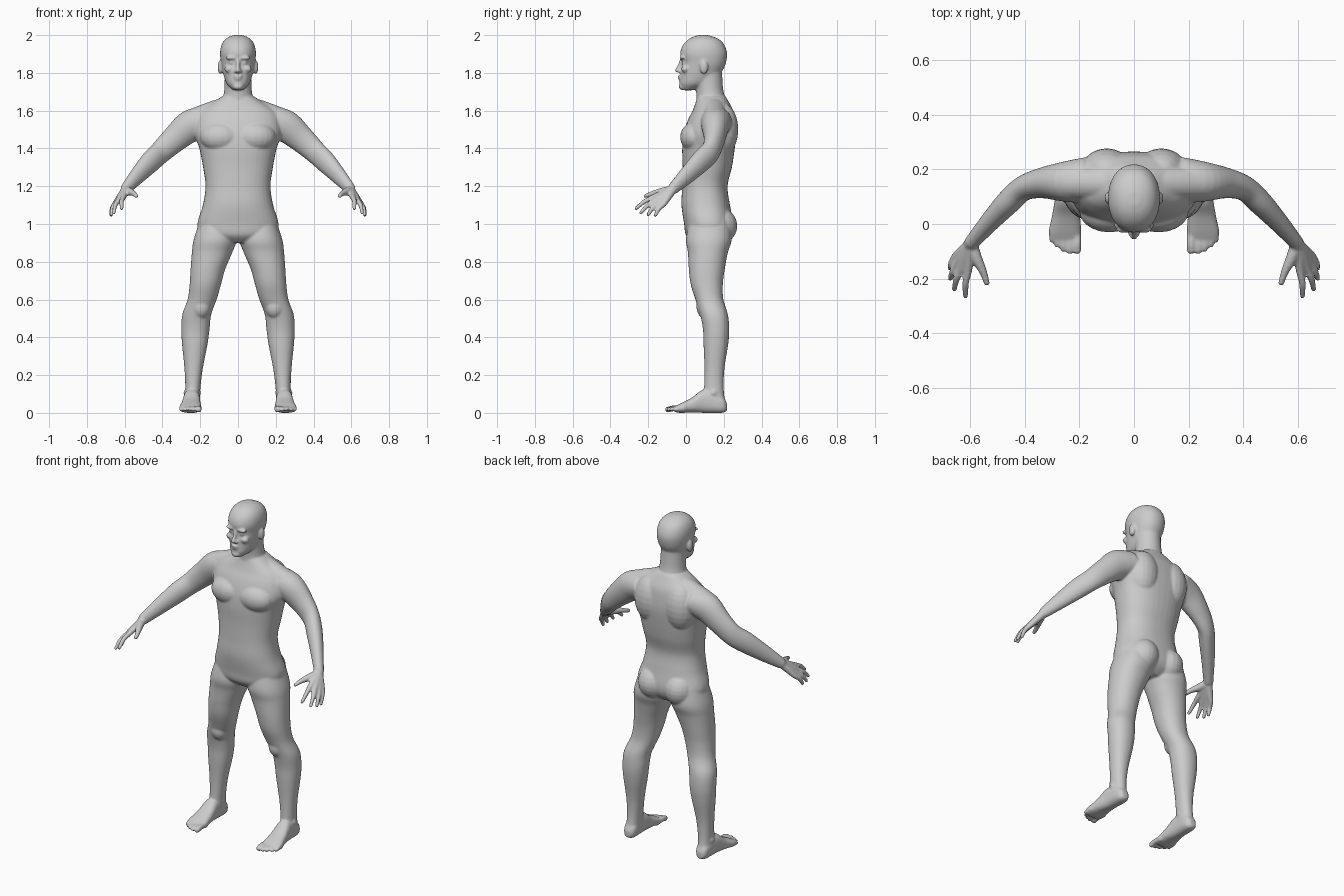
import bpy, bmesh, math
from mathutils import Vector, Matrix

parts = []


def finish(name, bm, mirror):
    # store one part, with its mirrored twin when it is a side part
    if mirror:
        twin = bmesh.ops.duplicate(bm, geom=bm.verts[:] + bm.edges[:] + bm.faces[:])["geom"]
        for v in twin:
            if isinstance(v, bmesh.types.BMVert):
                v.co.x *= -1
    bmesh.ops.recalc_face_normals(bm, faces=bm.faces)
    mesh = bpy.data.meshes.new(name)
    bm.to_mesh(mesh)
    bm.free()
    obj = bpy.data.objects.new(name, mesh)
    bpy.context.collection.objects.link(obj)
    parts.append(obj)


def smooth_rows(rows, steps=5):
    # Catmull-Rom through all station values
    out = []
    for i in range(len(rows) - 1):
        p = [rows[max(0, min(len(rows) - 1, i + k))] for k in (-1, 0, 1, 2)]
        for s in range(steps):
            t = s / steps
            out.append([0.5 * (2 * b + (c - a) * t + (2 * a - 5 * b + 4 * c - d) * t * t
                               + (3 * b - a - 3 * c + d) * t ** 3) for a, b, c, d in zip(*p)])
    return out + [list(rows[-1])]


def skin(bm, rings):
    rings = [[bm.verts.new(p) for p in r] for r in rings]
    n = len(rings[0])
    for a, b in zip(rings, rings[1:]):
        for i in range(n):
            bm.faces.new((a[i], a[(i + 1) % n], b[(i + 1) % n], b[i]))
    bm.faces.new(rings[0])
    bm.faces.new(rings[-1])


def loft(name, rows, axis="z", power=2.3, mirror=False, n=40):
    # rows: position, x min, x max, then min and max of the other axis
    def se(v):
        return math.copysign(abs(v) ** (2 / power), v)
    rings = []
    for t, u0, u1, v0, v1 in smooth_rows(rows):
        ring = []
        for i in range(n):
            a = 2 * math.pi * i / n
            u = (u0 + u1) / 2 + (u1 - u0) / 2 * se(math.cos(a))
            v = (v0 + v1) / 2 + (v1 - v0) / 2 * se(math.sin(a))
            ring.append((u, v, t) if axis == "z" else (u, t, v))
        rings.append(ring)
    bm = bmesh.new()
    skin(bm, rings)
    finish(name, bm, mirror)


def ball(bm, c, r):
    bmesh.ops.create_uvsphere(bm, u_segments=20, v_segments=12, radius=1,
                              matrix=Matrix.Translation(c) @ Matrix.Diagonal((*r, 1)))


def blob(name, c, r, mirror=True):
    bm = bmesh.new()
    ball(bm, c, r)
    finish(name, bm, mirror)


def tube(name, rows, mirror=True, n=20):
    # rows: x, y, z, sideways radius, upward radius; round ends
    rows = smooth_rows(rows)
    pts = [Vector(r[:3]) for r in rows]
    rings = []
    for i, r in enumerate(rows):
        d = (pts[min(i + 1, len(pts) - 1)] - pts[max(i - 1, 0)]).normalized()
        side = d.cross(Vector((0, 0, 1))).normalized()
        up = side.cross(d)
        rings.append([pts[i] + side * r[3] * math.cos(2 * math.pi * k / n)
                      + up * r[4] * math.sin(2 * math.pi * k / n) for k in range(n)])
    bm = bmesh.new()
    skin(bm, rings)
    for k in (0, -1):
        ball(bm, pts[k], [min(rows[k][3:])] * 3)
    finish(name, bm, mirror)


# Torso and neck
loft("torso", [(z, -w, w, f, b) for z, w, f, b in [
    (.90, .09, .04, .19), (.94, .19, 0, .235), (1.0, .215, -.01, .25), (1.1, .186, -.024, .233),
    (1.2, .172, -.02, .22), (1.3, .185, -.018, .243), (1.4, .205, -.02, .258), (1.48, .232, -.012, .265),
    (1.55, .225, .01, .26), (1.6, .20, .035, .25), (1.64, .14, .05, .23), (1.675, .085, .06, .21)]])
loft("neck", [(1.58, -.09, .09, .05, .22), (1.66, -.08, .08, .055, .208),
              (1.72, -.072, .072, .052, .196), (1.82, -.07, .07, .04, .19)], power=2)
tube("trapezius", [(.02, .15, 1.635, .06, .05), (.12, .15, 1.60, .06, .055), (.24, .15, 1.55, .06, .06)])
blob("pectoral", (.09, .045, 1.46), (.11, .076, .08))
blob("shoulder_blade", (.1, .195, 1.5), (.095, .082, .14))
blob("buttock", (.088, .17, .99), (.092, .102, .1))

# Head and face
loft("head", [(z, -w, w, f, b) for z, w, f, b in [
    (1.708, .025, -.02, .04), (1.74, .058, -.033, .12), (1.78, .074, -.031, .17), (1.82, .083, -.028, .198),
    (1.855, .09, -.022, .212), (1.9, .095, -.031, .218), (1.94, .09, -.02, .207), (1.97, .075, .004, .186),
    (1.99, .05, .035, .15), (2.0, .02, .07, .115)]], power=2.15)
tube("nose", [(0, -.024, 1.87, .009, .009), (0, -.036, 1.835, .01, .01), (0, -.047, 1.813, .013, .012)], mirror=False)
blob("nostril", (.013, -.034, 1.808), (.011, .012, .009))
blob("brow", (.035, -.019, 1.879), (.033, .015, .01))
blob("eye", (.035, -.011, 1.853), (.014, .013, .01))
blob("cheek", (.047, -.003, 1.82), (.026, .022, .02))
blob("upper_lip", (0, -.031, 1.782), (.024, .013, .006), False)
blob("lower_lip", (0, -.029, 1.768), (.021, .014, .007), False)
blob("chin", (0, -.019, 1.727), (.028, .02, .018), False)
blob("ear", (.094, .095, 1.83), (.014, .022, .037))

# Legs and knees
loft("leg", [
    (1.02, .03, .2, .02, .23), (.92, .008, .234, 0, .242), (.85, .03, .244, .01, .222),
    (.76, .068, .251, .015, .205), (.68, .09, .256, .025, .195), (.6, .113, .267, .05, .198),
    (.52, .142, .295, .075, .222), (.44, .151, .3, .09, .229), (.36, .162, .296, .093, .223),
    (.23, .187, .283, .098, .203), (.12, .2, .279, .095, .2), (.04, .203, .283, .09, .212)],
    power=2.15, mirror=True)
blob("kneecap", (.195, .1, .56), (.05, .045, .06))
blob("ankle", (.243, .145, .105), (.046, .03, .03))

# Feet and toes
loft("foot", [
    (.217, .225, .262, .012, .05), (.19, .205, .28, 0, .09), (.1, .202, .288, 0, .125),
    (.03, .197, .3, .002, .08), (-.03, .193, .312, 0, .05), (-.06, .198, .305, .005, .034)],
    axis="y", power=2.5, mirror=True)
for i, (tip, r) in enumerate([(-.095, .016), (-.1, .0115), (-.092, .011), (-.077, .0105), (-.058, .0105)]):
    x = (.208, .236, .26, .282, .301)[i]
    tube("toe", [(x, -.015, .02, r, r), (x, tip + .03, .024, r, r), (x, tip, .018, r, r)])

# Arms
tube("arm", [
    (.17, .16, 1.545, .085, .075), (.25, .155, 1.52, .074, .085), (.335, .15, 1.45, .056, .071),
    (.405, .13, 1.385, .046, .062), (.46, .08, 1.333, .045, .06), (.53, .005, 1.258, .036, .047),
    (.595, -.07, 1.185, .027, .031)], n=32)

# Hands: palm bone, knuckle and finger in one run each
wrist = Vector((.595, -.07, 1.182))
for name, knuckle, tip in [
        ("index_finger", (.607, -.172, 1.142), (.616, -.264, 1.082)),
        ("middle_finger", (.632, -.163, 1.126), (.657, -.238, 1.06)),
        ("ring_finger", (.646, -.143, 1.112), (.671, -.2, 1.05)),
        ("little_finger", (.652, -.118, 1.105), (.672, -.162, 1.046))]:
    k, t = Vector(knuckle), Vector(tip)
    mid = (k + t) / 2 + Vector((.005, -.003, .006))
    tube(name, [(*wrist, .023, .023), (*wrist.lerp(k, .55), .019, .019), (*k, .015, .015),
                (*mid, .0125, .0125), (*t, .01, .01)])
tube("thumb", [(*wrist, .022, .022), (.576, -.125, 1.172, .021, .021),
               (.553, -.172, 1.162, .015, .015), (.538, -.216, 1.148, .011, .011)])

# Fuse all parts into one continuous smooth skin
for o in parts:
    o.select_set(True)
body = parts[0]
bpy.context.view_layer.objects.active = body
bpy.ops.object.join()
body.name = body.data.name = "body"
mod = body.modifiers.new("fuse", "REMESH")
mod.mode = "VOXEL"
mod.voxel_size = 0.006
mod.use_smooth_shade = True
mod = body.modifiers.new("relax", "SMOOTH")
mod.factor = 0.5
mod.iterations = 6
bpy.ops.object.convert(target="MESH")
bpy.ops.object.shade_smooth()
